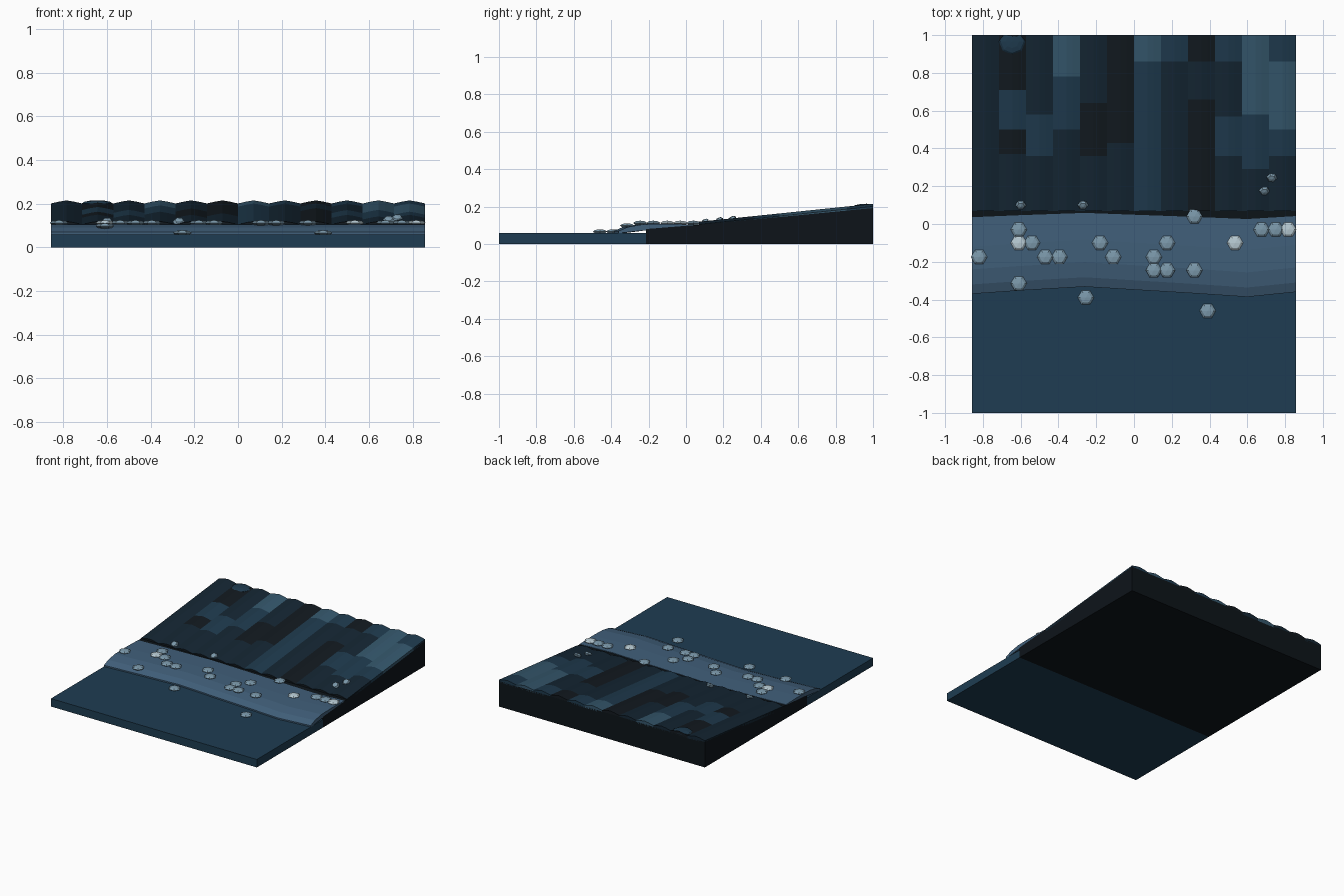
import bpy, bmesh, math
from mathutils import Matrix, Vector

if "Cube" in bpy.data.objects:
    bpy.data.objects.remove(bpy.data.objects["Cube"])

W = 6 / 7  # half width of the tile


def mat(name, r, g, b):
    m = bpy.data.materials.new(name)
    m.diffuse_color = (r, g, b, 1)
    m.use_nodes = True
    m.node_tree.nodes["Principled BSDF"].inputs["Base Color"].default_value = m.diffuse_color
    return m


water_m = mat("water", 0.013, 0.046, 0.084)
sand_m = mat("shore", 0.052, 0.115, 0.195)
base_m = mat("dark_base", 0.004, 0.007, 0.010)
pebble_m = [mat("pebble", 0.20, 0.32, 0.41), mat("pale_pebble", 0.48, 0.60, 0.66)]
ridge_m = [mat("ridge_black", 0.006, 0.010, 0.014), mat("ridge_navy", 0.007, 0.019, 0.033),
           mat("ridge_blue", 0.013, 0.042, 0.075), mat("ridge_light", 0.035, 0.095, 0.15)]


def finish(bm, name, mats):
    bmesh.ops.recalc_face_normals(bm, faces=bm.faces)
    me = bpy.data.meshes.new(name)
    bm.to_mesh(me)
    bm.free()
    for m in mats:
        me.materials.append(m)
    ob = bpy.data.objects.new(name, me)
    bpy.context.collection.objects.link(ob)
    return ob


def loft(name, sections, mats, slots=None):
    """Join equal-sized closed sections and cap both ends."""
    bm = bmesh.new()
    rings = [[bm.verts.new(p) for p in s] for s in sections]
    n = len(rings[0])
    for k in range(len(rings) - 1):
        for i in range(n):
            j = (i + 1) % n
            f = bm.faces.new((rings[k][i], rings[k][j], rings[k + 1][j], rings[k + 1][i]))
            f.material_index = slots[k] if slots else 0
    bm.faces.new(rings[0])
    bm.faces.new(rings[-1]).material_index = slots[-1] if slots else 0
    return finish(bm, name, mats)


def along_x(name, profile, m):
    return loft(name, [[(x, y, z) for y, z in profile] for x in (-W, W)], [m])


# Water slab and dark wedge under the slope
along_x("water", [(-1, 0), (-0.214, 0), (-0.214, 0.06), (-1, 0.06)], water_m)
along_x("dark_base", [(-0.214, 0), (1, 0), (1, 0.192), (0.07, 0.103), (-0.214, 0.08)], base_m)

# Wavy shore strip
shore_front = [(-W, -0.37), (-0.6, -0.352), (-0.26, -0.332), (0.0, -0.348),
               (0.3, -0.366), (0.6, -0.386), (W, -0.36)]
shore = loft("shore", [[(x, y, 0.058), (x, y, 0.070), (x, y + 0.05, 0.091),
                        (x, y + 0.13, 0.105), (x, y + 0.25, 0.108),
                        (x, 0.045 + 0.6 * (y + 0.355), 0.104),
                        (x, 0.045 + 0.6 * (y + 0.355), 0.090), (x, -0.2, 0.075)]
                       for x, y in shore_front], [sand_m])


# Sloping ridges, coloured in bands: (band start, colour)
def edge_z(y):
    return 0.105 + (y - 0.07) * 0.096 / 0.93


bands = [
    [(.07, 1), (.37, 1), (.64, 1)],
    [(.07, 1), (.37, 0), (.5, 2), (.71, 0), (.89, 0)],
    [(.07, 1), (.36, 2), (.58, 1), (.86, 1)],
    [(.07, 1), (.5, 2), (.78, 3)],
    [(.07, 1), (.36, 0), (.64, 1), (.86, 1)],
    [(.07, 1), (.43, 0), (.79, 0)],
    [(.07, 2), (.36, 2), (.57, 2), (.86, 3)],
    [(.07, 1), (.29, 1), (.5, 1), (.64, 1), (.86, 2)],
    [(.07, 0), (.36, 0), (.57, 0), (.66, 1), (.86, 0)],
    [(.07, 1), (.36, 2), (.57, 1), (.86, 2)],
    [(.07, 1), (.29, 2), (.43, 2), (.58, 3), (.86, 3)],
    [(.07, 1), (.36, 2), (.5, 3), (.86, 2)],
]
S = 2 * W / 12
for c, col in enumerate(bands):
    x0 = -W + c * S
    sections = []
    for y in [b[0] for b in col] + [1]:
        z = edge_z(y)
        sections.append([(x0, y, z - 0.02), (x0, y, z), (x0 + 0.28 * S, y, z + 0.009),
                         (x0 + S / 2, y, z + 0.014), (x0 + 0.72 * S, y, z + 0.009),
                         (x0 + S, y, z), (x0 + S, y, z - 0.02)])
    loft(f"ridge_{c + 1}", sections, ridge_m, [b[1] for b in col])


# Six-sided flattened pebbles
def stone(name, loc, r, h, m, turn=None):
    bm = bmesh.new()
    bmesh.ops.create_uvsphere(bm, u_segments=6, v_segments=4, radius=1)
    rot = turn or Matrix.Rotation(math.pi / 6, 4, 'Z')
    mx = Matrix.Translation(loc) @ rot @ Matrix.Diagonal(Vector((r, r, h, 1)))
    bmesh.ops.transform(bm, matrix=mx, verts=bm.verts)
    return finish(bm, name, [m])


pebbles = [(-.82, -.175, 0), (-.61, -.03, 0), (-.61, -.10, 1), (-.54, -.10, 0), (-.47, -.175, 0),
           (-.395, -.175, 0), (-.18, -.10, 0), (-.11, -.175, 0), (.105, -.175, 0), (.105, -.245, 0),
           (.175, -.245, 0), (.175, -.10, 0), (.32, -.245, 0), (.32, .04, 0), (.535, -.10, 1),
           (.675, -.03, 0), (.75, -.03, 0), (.817, -.03, 1), (-.61, -.315, 0),
           (-.255, -.39, 0), (.39, -.46, 0)]
for i, (x, y, k) in enumerate(pebbles):
    z = 0.066 if y < -0.35 else 0.098 if y < -0.3 else 0.112
    stone(f"pebble_{i + 1}", (x, y, z), 0.043, 0.013, pebble_m[k])

# Small tilted stones on the slope
for i, (x, y) in enumerate([(-.60, .10), (-.27, .10), (.69, .175), (.73, .245)]):
    tilt = Matrix.Rotation(0.6, 4, 'X') @ Matrix.Rotation(0.5 + i, 4, 'Z')
    stone(f"slope_stone_{i + 1}", (x, y, edge_z(y) + 0.008), 0.029, 0.016, pebble_m[0], tilt)

# Blue boulder at the top edge, cut flush with the back
bm = bmesh.new()
bmesh.ops.create_uvsphere(bm, u_segments=8, v_segments=6, radius=1)
bmesh.ops.transform(bm, verts=bm.verts, matrix=Matrix.Translation((-0.645, 0.965, edge_z(0.965) + 0.004))
                    @ Matrix.Diagonal(Vector((0.07, 0.068, 0.014, 1))))
for v in bm.verts:
    v.co.y = min(v.co.y, 1)
finish(bm, "boulder", [ridge_m[2]])
